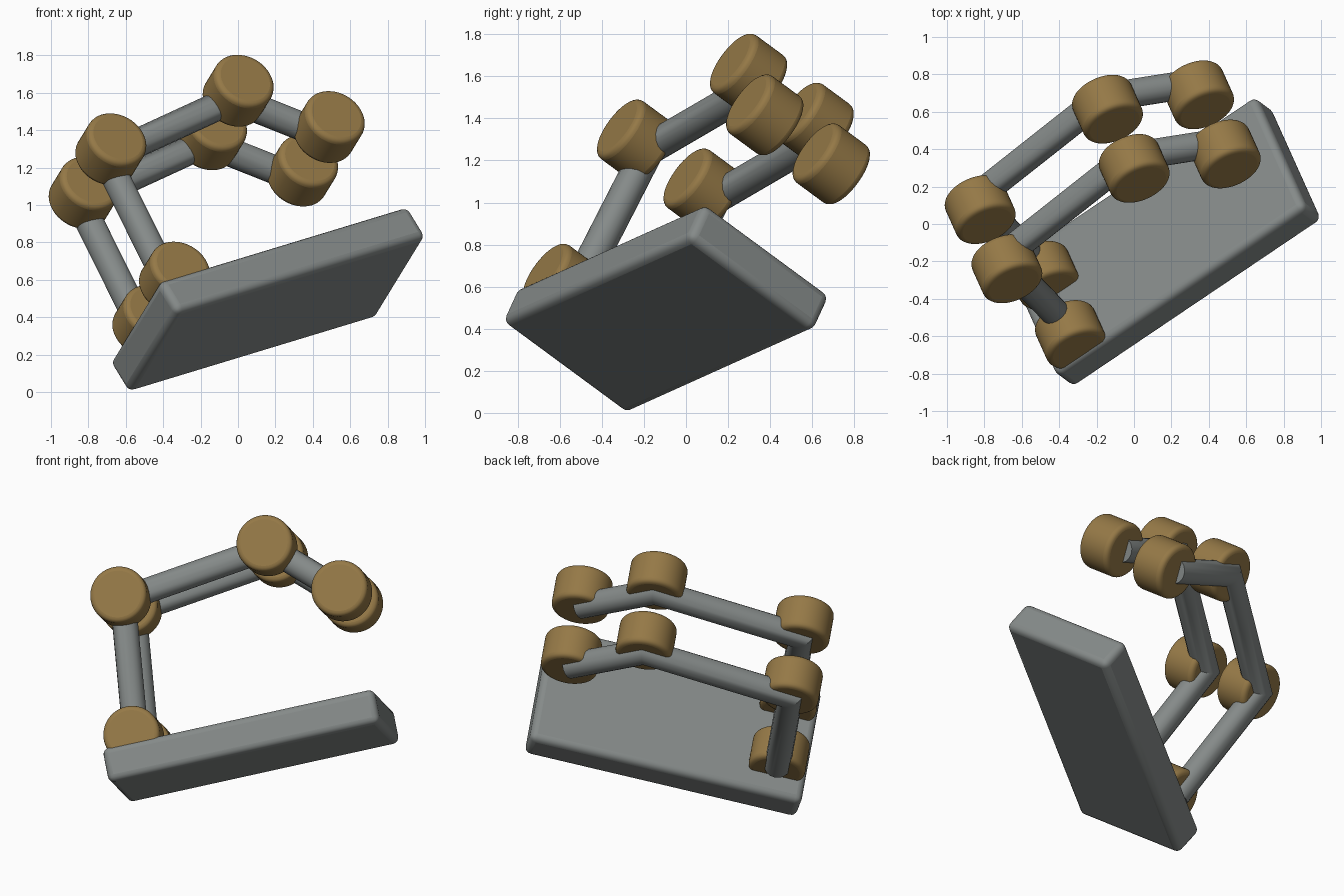
import bpy
import bmesh
import math
from mathutils import Matrix, Vector

if "Cube" in bpy.data.objects:
    bpy.data.objects.remove(bpy.data.objects["Cube"])

# Tilted frame of the whole mechanism: length, width and normal of the base
length_axis = Vector((0.804, 0.542, 0.244)).normalized()
width_axis = Vector((0.335, -0.761, 0.555))
normal_axis = length_axis.cross(width_axis).normalized() * -1
width_axis = length_axis.cross(normal_axis)
FRAME = Matrix((length_axis, width_axis, normal_axis)).transposed().to_4x4()
FRAME.translation = (0.16, -0.095, 0.495)


def material(name, color):
    mat = bpy.data.materials.new(name)
    mat.use_nodes = True
    mat.diffuse_color = color
    mat.node_tree.nodes["Principled BSDF"].inputs["Base Color"].default_value = color
    return mat


grey = material("steel_grey", (0.235, 0.255, 0.25, 1))
gold = material("dull_gold", (0.30, 0.19, 0.062, 1))


def finish(name, bm, mat, bevel=0):
    # Place the local mesh in the tilted frame, round its edges and smooth it
    bm.transform(FRAME)
    bmesh.ops.recalc_face_normals(bm, faces=bm.faces)
    mesh = bpy.data.meshes.new(name)
    bm.to_mesh(mesh)
    bm.free()
    mesh.materials.append(mat)
    obj = bpy.data.objects.new(name, mesh)
    bpy.context.collection.objects.link(obj)
    if bevel:
        mod = obj.modifiers.new("rounded_edges", "BEVEL")
        mod.width = bevel
        mod.segments = 4
        mod.limit_method = "ANGLE"
        mod.angle_limit = math.radians(40)
    bpy.ops.object.select_all(action="DESELECT")
    obj.select_set(True)
    bpy.context.view_layer.objects.active = obj
    bpy.ops.object.shade_smooth_by_angle(angle=math.radians(40))


def joint(name, center):
    # Short drum lying across the arm
    bm = bmesh.new()
    bmesh.ops.create_cone(bm, cap_ends=True, segments=48, radius1=0.17,
                          radius2=0.17, depth=0.225)
    bm.transform(Matrix.Translation(center) @ Matrix.Rotation(math.pi / 2, 4, "X"))
    finish(name, bm, gold, 0.03)


def linkage(name, points, radius=0.077, sides=16):
    # Bent tube with mitred corners, swept through the joints
    bm = bmesh.new()
    across = Vector((0, 1, 0))
    rings = []
    for i, p in enumerate(points):
        before = (p - points[i - 1]).normalized() if i else None
        after = (points[i + 1] - p).normalized() if i + 1 < len(points) else None
        tangent = ((before or after) + (after or before)).normalized()
        miter = across.cross(tangent) / tangent.dot(after or before)
        ring = []
        for k in range(sides):
            a = math.tau * k / sides
            ring.append(bm.verts.new(p + radius * (math.cos(a) * across + math.sin(a) * miter)))
        rings.append(ring)
    for r0, r1 in zip(rings, rings[1:]):
        for k in range(sides):
            j = (k + 1) % sides
            bm.faces.new((r0[k], r0[j], r1[j], r1[k]))
    bm.faces.new(rings[0])
    bm.faces.new(rings[-1])
    finish(name, bm, grey)


# Base slab
bm = bmesh.new()
bmesh.ops.create_cube(bm, size=1)
bm.transform(Matrix.Diagonal((1.66, 0.79, 0.21, 1)))
finish("base_slab", bm, grey, 0.04)

# Two parallel arms, each with four joints (along the base, above the base)
JOINTS = {"base": (-0.642, 0.155), "elbow": (-0.558, 0.993),
          "wrist": (0.357, 1.106), "tip": (0.743, 0.743)}
for side, across in (("front", 0.27), ("rear", -0.148)):
    for part, (along, up) in JOINTS.items():
        joint(f"{side}_{part}_joint", Vector((along, across, up)))
    path = [Vector((along, across - 0.08, up)) for along, up in JOINTS.values()]
    linkage(f"{side}_arm_links", path)
